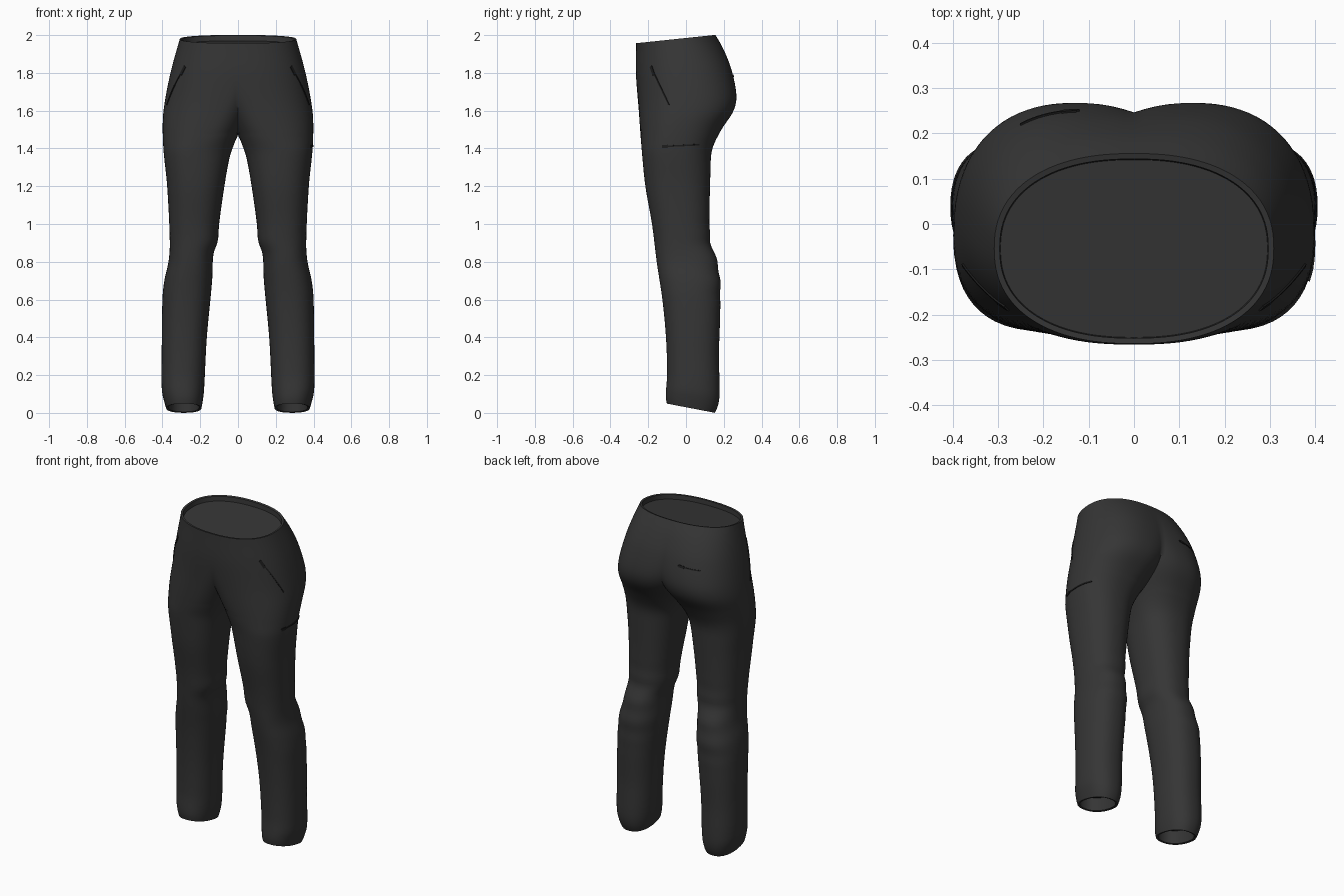
import bpy, bmesh, math
from mathutils import Vector

if "Cube" in bpy.data.objects:
    bpy.data.objects.remove(bpy.data.objects["Cube"])

N_EXP = 2.3      # roundness of the cross-sections
HALF = 26        # segments per front or back half of a ring
CROTCH = 1.47

# outline curves: (height, value)
INNER = [(0.02, .195), (.06, .187), (.12, .18), (.4, .165), (.7, .137), (.84, .13), (.91, .107),
         (1.0, .1), (1.2, .072), (1.35, .045), (1.42, .022), (CROTCH, 0), (1.55, -.045),
         (1.7, -.14), (1.85, -.24), (1.98, -.305)]
OUTER = [(0.02, .378), (.06, .39), (.12, .403), (.3, .404), (.6, .4), (.7, .39), (.8, .368),
         (.9, .361), (1.2, .375), (1.4, .395), (1.55, .398), (1.65, .387), (1.8, .357), (1.98, .308)]
FRONT = [(0.02, -.1), (.06, -.107), (.2, -.1), (.4, -.106), (.6, -.125), (.8, -.155), (1.0, -.18),
         (1.2, -.215), (1.4, -.235), (1.6, -.25), (1.8, -.265), (1.98, -.264)]
BACK = [(0.02, .15), (.06, .168), (.12, .178), (.3, .174), (.5, .18), (.7, .18), (.8, .165), (.86, .145),
        (.92, .126), (1.3, .13), (1.4, .14), (1.5, .188), (1.6, .252), (1.68, .267), (1.8, .243),
        (1.9, .2), (1.98, .155)]
# centre of each half section above the legs
MID_FRONT = [(1.38, .215), (1.55, .12), (1.75, .03), (1.98, 0)]
MID_BACK = [(1.38, .215), (1.55, .165), (1.7, .12), (1.85, .07), (1.98, 0)]


def curve(pts, z):
    """Smooth interpolation through the points."""
    if z <= pts[0][0]:
        return pts[0][1]
    if z >= pts[-1][0]:
        return pts[-1][1]

    def slope(k):
        a, b = pts[max(k - 1, 0)], pts[min(k + 1, len(pts) - 1)]
        return (b[1] - a[1]) / (b[0] - a[0])
    i = max(k for k in range(len(pts) - 1) if pts[k][0] <= z)
    (z0, v0), (z1, v1) = pts[i], pts[i + 1]
    h = z1 - z0
    t = (z - z0) / h
    return ((2*t**3 - 3*t*t + 1) * v0 + (t**3 - 2*t*t + t) * h * slope(i)
            + (3*t*t - 2*t**3) * v1 + (t**3 - t*t) * h * slope(i + 1))


def smooth(t):
    t = min(max(t, 0), 1)
    return t * t * (3 - 2 * t)


def ring(z, inset=0.0, height=None):
    """Section of one side, running from the front seam round to the back seam."""
    inn, out = curve(INNER, z) + inset, curve(OUTER, z) - inset
    f, b = curve(FRONT, z) + inset, curve(BACK, z) - inset
    # soft folds around the knee
    b += .003 * math.sin(z * 48) * smooth((z - .5) / .2) * smooth((1.1 - z) / .2)
    if abs(z - CROTCH) < 1e-6:
        inn = 0.0
    leg_mid = (inn + out) / 2
    k = smooth((z - 1.36) / .08)
    cy = (f + b) / 2
    halves = []
    for c, ry in ((curve(MID_FRONT, z), f - cy), (curve(MID_BACK, z), b - cy)):
        c = leg_mid + (c - leg_mid) * k
        end = math.pi
        if inn < 0:
            end -= math.acos(min(1, c / (c - inn)) ** (N_EXP / 2))
        pts = []
        for i in range(HALF + 1):
            a = end * i / HALF
            cs, sn = math.cos(a), max(math.sin(a), 0)
            u = math.copysign(abs(cs) ** (2 / N_EXP), cs)
            x = c + (out - c if u > 0 else c - inn) * u
            if i == HALF and inn <= 0:
                x = 0.0
            y = cy + ry * (sn if sn > 1e-9 else 0) ** (2 / N_EXP)
            zz = z if height is None else height
            # tilted waist and hem
            zz += .043 * (y + .055) / .41 * smooth((z - 1.7) / .28)
            zz -= .048 * (y - .025) / .25 * smooth((.3 - z) / .28)
            pts.append((x, y, zz))
        halves.append(pts)
    return halves[0][::-1] + halves[1][1:]


def material(name, value):
    m = bpy.data.materials.new(name)
    m.diffuse_color = (value, value, value, 1)
    m.use_nodes = True
    m.node_tree.nodes["Principled BSDF"].inputs["Base Color"].default_value = m.diffuse_color
    return m


def make(name, bm, mat):
    me = bpy.data.meshes.new(name)
    bm.to_mesh(me)
    bm.free()
    ob = bpy.data.objects.new(name, me)
    bpy.context.collection.objects.link(ob)
    me.materials.append(mat)
    bpy.ops.object.select_all(action='DESELECT')
    ob.select_set(True)
    bpy.context.view_layer.objects.active = ob
    bpy.ops.object.shade_smooth_by_angle(angle=math.radians(50))
    return ob


cloth = material("charcoal_cloth", .036)
zip_black = material("zip_black", .012)

# trousers: hem lining, outer cloth, then waist lining
LO, HI = .025, 1.979
heights = [LO + (CROTCH - LO) * i / 66 for i in range(67)]
heights += [CROTCH + (HI - CROTCH) * i / 26 for i in range(1, 27)]
rings = [ring(LO, .012, .11), ring(LO, .012, LO + .003)]
rings += [ring(z) for z in heights]
rings += [ring(HI, .012, HI - .002), ring(HI, .014, HI - .03)]

bm = bmesh.new()
rows = [[bm.verts.new(p) for p in r] for r in rings]
for a, b in zip(rows, rows[1:]):
    for i in range(len(a) - 1):
        bm.faces.new((a[i], a[i + 1], b[i + 1], b[i]))
bm.faces.new(rows[0][:-1])
bm.faces.new(rows[-1])
bmesh.ops.remove_doubles(bm, verts=bm.verts[:], dist=1e-5)
bmesh.ops.mirror(bm, geom=bm.verts[:] + bm.edges[:] + bm.faces[:], axis='X', merge_dist=1e-5)
bmesh.ops.remove_doubles(bm, verts=bm.verts[:], dist=1e-5)
bmesh.ops.recalc_face_normals(bm, faces=bm.faces[:])
trousers = make("trousers", bm, cloth)


def strip(name, start, end, ray, width, mat):
    """Thin band laid on the cloth between two points projected along ray."""
    start, end, ray = Vector(start), Vector(end), Vector(ray)
    hits = []
    for i in range(15):
        ok, loc, nor, _ = trousers.ray_cast(start.lerp(end, i / 14) - ray * 2, ray)
        if ok:
            hits.append((loc, nor))
    bm = bmesh.new()
    pairs = []
    for i, (loc, nor) in enumerate(hits):
        t = hits[min(i + 1, len(hits) - 1)][0] - hits[max(i - 1, 0)][0]
        side = t.cross(nor).normalized() * width / 2
        low, top = loc - nor * .003, loc + nor * .004
        pairs.append([bm.verts.new(p) for p in (low - side, top - side, top + side, low + side)])
    for a, b in zip(pairs, pairs[1:]):
        for j in range(3):
            bm.faces.new((a[j], a[j + 1], b[j + 1], b[j]))
    bm.faces.new(pairs[0])
    bm.faces.new(pairs[-1])
    bmesh.ops.recalc_face_normals(bm, faces=bm.faces[:])
    make(name, bm, mat)


# slanted hip pocket zips with pulls
for label, s in (("left", -1), ("right", 1)):
    strip(label + "_hip_zip", (0, -.17, 1.80), (0, -.09, 1.63), (-s, 0, 0), .007, zip_black)
    strip(label + "_hip_zip_pull", (0, -.185, 1.835), (0, -.17, 1.79), (-s, 0, 0), .016, zip_black)
# thigh pocket zip on one leg
strip("thigh_zip", (0, -.125, 1.41), (0, .07, 1.42), (-1, 0, 0), .008, zip_black)
strip("thigh_zip_pull", (0, -.125, 1.41), (0, -.095, 1.412), (-1, 0, 0), .016, zip_black)
# rear pocket zip
strip("rear_zip", (-.25, 0, 1.775), (-.12, 0, 1.785), (0, -1, 0), .006, zip_black)
strip("rear_zip_pull", (-.16, 0, 1.782), (-.125, 0, 1.785), (0, -1, 0), .014, zip_black)
